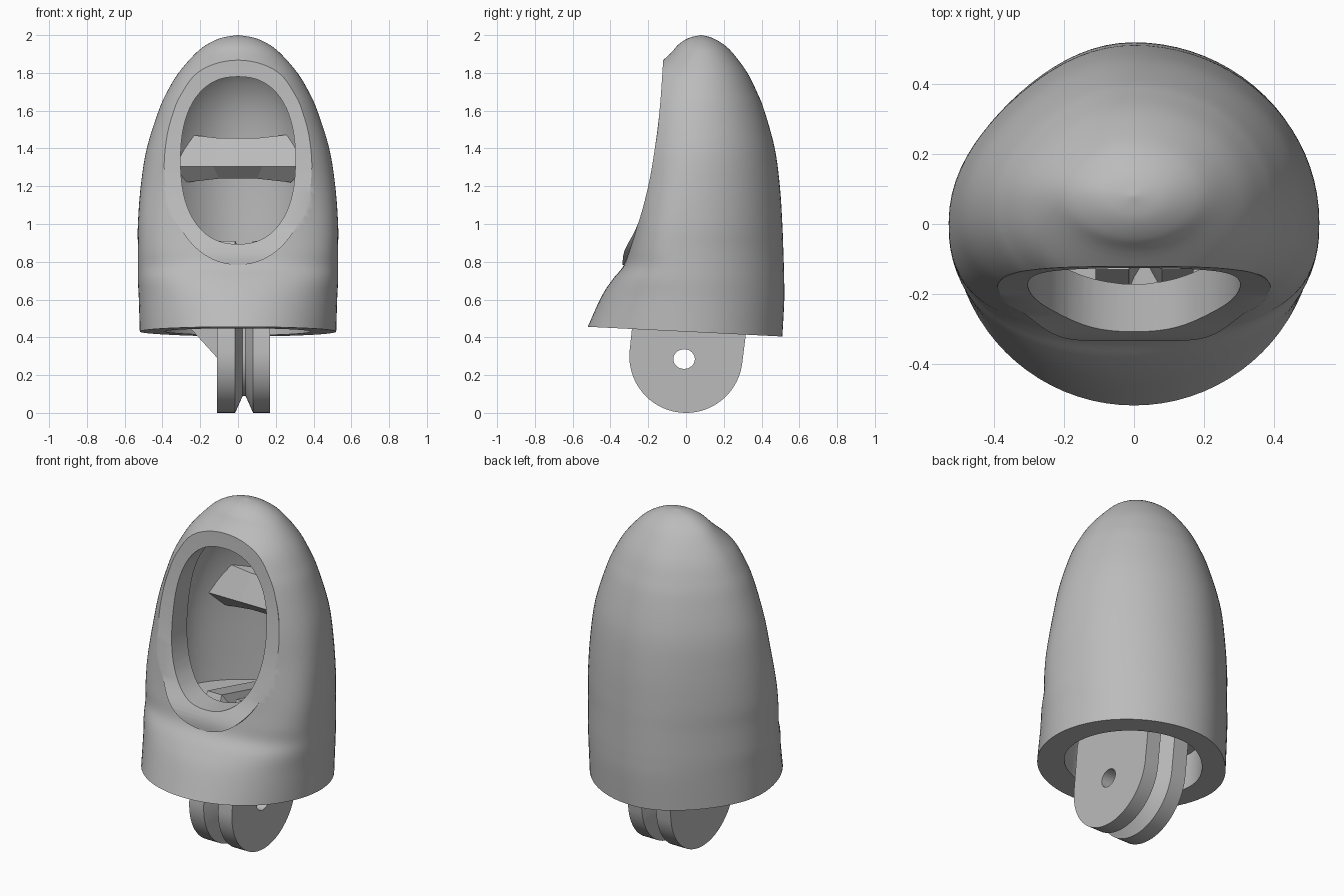
import bpy, bmesh, math

cube = bpy.data.objects.get("Cube")
if cube:
    bpy.data.objects.remove(cube)

grey = bpy.data.materials.new("mid_grey")
grey.use_nodes = True
colour = (0.5, 0.5, 0.5, 1)
grey.diffuse_color = colour
grey.node_tree.nodes["Principled BSDF"].inputs["Base Color"].default_value = colour


def loft(name, rings):
    """Skin a list of equal-length rings and cap both ends."""
    bm = bmesh.new()
    rows = [[bm.verts.new(p) for p in ring] for ring in rings]
    n = len(rows[0])
    for a, b in zip(rows, rows[1:]):
        for i in range(n):
            j = (i + 1) % n
            bm.faces.new((a[i], a[j], b[j], b[i]))
    bm.faces.new(rows[0])
    bm.faces.new(rows[-1])
    bmesh.ops.recalc_face_normals(bm, faces=bm.faces)
    mesh = bpy.data.meshes.new(name)
    bm.to_mesh(mesh)
    bm.free()
    obj = bpy.data.objects.new(name, mesh)
    bpy.context.collection.objects.link(obj)
    mesh.materials.append(grey)
    return obj


def spline(rows, steps):
    """Catmull-Rom interpolation through rows of numbers."""
    out = []
    pts = [rows[0]] + rows + [rows[-1]]
    for a, b, c, d in zip(pts, pts[1:], pts[2:], pts[3:]):
        for s in range(steps):
            t = s / steps
            out.append([q + t / 2 * (r - p + t * (2 * p - 5 * q + 4 * r - e
                        + t * (3 * (q - r) + e - p)))
                        for p, q, r, e in zip(a, b, c, d)])
    return out + [list(rows[-1])]


def signed_power(v, power):
    return math.copysign(abs(v) ** power, v)


def oval_rings(rows, steps, sides, tilt=0):
    """Rows hold height, half width, front, middle, back and front squareness."""
    rings = []
    for z, w, front, mid, back, square in spline(rows, steps):
        fade = tilt * max(0, 1 - (z - 0.43) / 0.35)
        ring = []
        for i in range(sides):
            a = math.tau * i / sides
            c, s = math.cos(a), math.sin(a)
            # The back right quarter is slightly flattened
            k = 1 - 0.05 * math.sin(2 * a) ** 2 if c < 0 < s else 1
            depth = back - mid
            if s < 0:
                c, s = signed_power(c, 2 / square), signed_power(s, 2 / square)
                depth = mid - front
            y = mid + k * s * depth
            ring.append((k * w * c, y, z - fade * y))
        rings.append(ring)
    return rings


def oval_prism(name, width, height, centre, power, y0, y1):
    outline = []
    for i in range(72):
        a = math.tau * i / 72
        outline.append((width * signed_power(math.cos(a), power),
                        centre + height * signed_power(math.sin(a), power)))
    return loft(name, [[(x, y, z) for x, z in outline] for y in (y0, y1)])


def prism_x(name, outline, x0, x1):
    return loft(name, [[(x, y, z) for y, z in outline] for x in (x0, x1)])


def combine(obj, tool, operation="DIFFERENCE"):
    tool.hide_render = True
    mod = obj.modifiers.new("combine", "BOOLEAN")
    mod.operation = operation
    mod.solver = "EXACT"
    mod.object = tool
    bpy.context.view_layer.objects.active = obj
    bpy.ops.object.modifier_apply(modifier=mod.name)
    bpy.data.objects.remove(tool)


def smooth(obj, angle):
    bpy.ops.object.select_all(action="DESELECT")
    obj.select_set(True)
    bpy.context.view_layer.objects.active = obj
    bpy.ops.object.shade_smooth_by_angle(angle=math.radians(angle))


# Rounded outer shell
shell = loft("shell", oval_rings([
    (0.43, 0.52, -0.52, 0, 0.51, 2),
    (0.6, 0.525, -0.45, 0, 0.52, 2.1),
    (0.7, 0.53, -0.39, 0, 0.52, 2.3),
    (0.78, 0.53, -0.33, 0, 0.518, 2.5),
    (0.87, 0.53, -0.305, 0, 0.515, 2.7),
    (1.0, 0.53, -0.285, 0.01, 0.51, 2.7),
    (1.2, 0.515, -0.28, 0.02, 0.497, 2.3),
    (1.4, 0.483, -0.28, 0.04, 0.47, 2.15),
    (1.6, 0.42, -0.26, 0.05, 0.415, 2.1),
    (1.7, 0.375, -0.235, 0.06, 0.375, 2.1),
    (1.8, 0.315, -0.19, 0.07, 0.325, 2.1),
    (1.9, 0.228, -0.085, 0.08, 0.252, 2),
    (1.95, 0.165, -0.04, 0.08, 0.2, 2),
    (1.985, 0.09, 0.015, 0.08, 0.14, 2),
    (2.0, 0.002, 0.078, 0.08, 0.082, 2)], 5, 80, 0.05))

# Raised oval rim, trimmed to a concave front face
rim = oval_prism("rim", 0.388, 0.54, 1.323, 0.96, -0.6, 0.03)
combine(shell, rim, "UNION")
face = spline([(-0.336, 0.78), (-0.325, 0.86), (-0.255, 1.0), (-0.2, 1.2),
               (-0.165, 1.4), (-0.14, 1.6), (-0.125, 1.8), (-0.12, 1.9)], 5)
combine(shell, prism_x("face_cutter", face + [(-0.8, 1.9), (-0.8, 0.78)], -0.8, 0.8))

# Hollow inside
combine(shell, loft("cavity_cutter", oval_rings([
    (0.3, 0.38, -0.37, 0, 0.38, 2),
    (0.6, 0.39, -0.33, 0, 0.39, 2),
    (0.9, 0.4, -0.17, 0.03, 0.39, 2),
    (1.3, 0.39, -0.09, 0.05, 0.38, 2),
    (1.6, 0.32, -0.05, 0.07, 0.33, 2),
    (1.78, 0.2, 0.0, 0.1, 0.23, 2),
    (1.86, 0.01, 0.09, 0.1, 0.11, 2)], 4, 64)))

# Opening through the front
combine(shell, oval_prism("opening_cutter", 0.304, 0.443, 1.337, 0.86, -0.7, 0.08))
smooth(shell, 30)

# Ridge across the inside of the back wall
sections = []
for x, flare, back in ((-0.36, 0.03, 0.34), (-0.13, 0.01, 0.41),
                       (0.13, 0.01, 0.41), (0.36, 0.03, 0.34)):
    top, bottom = 1.445 + flare, 1.25 - flare
    sections.append([(x, 0.2, 1.305), (x * 0.78, 0.27, top), (x * 0.78, back, top),
                     (x * 0.78, back, bottom), (x * 0.78, 0.27, bottom)])
loft("inner_ridge", sections)

# Floor inside the shell
floor = loft("inner_floor", [[(0.4 * math.cos(math.tau * i / 32),
                               0.03 + 0.36 * math.sin(math.tau * i / 32) - shift, z)
                              for i in range(32)]
                             for z, shift in ((0.64, 0.03), (0.78, 0))])
smooth(floor, 20)

# Hinge with a V groove between its two lugs
lug = [(-0.13, 0.91), (-0.27, 0.6)]
for i in range(33):
    a = math.radians(176 + 175 * i / 32)
    lug.append((0.3 * math.cos(a), 0.3 + 0.3 * math.sin(a)))
lug += [(0.34, 0.6), (0.3, 0.8)]
stations = ((-0.11, 1), (-0.015, 1), (0.025, 0.7), (0.04, 0.7), (0.08, 1), (0.17, 1))
hinge = loft("hinge", [[(x, y * k, 0.3 + (z - 0.3) * (k if z < 0.55 else 0.6 + 0.4 * k))
                        for y, z in lug] for x, k in stations])
hole = [(-0.01 + 0.057 * math.cos(math.tau * i / 32),
         0.285 + 0.052 * math.sin(math.tau * i / 32)) for i in range(32)]
combine(hinge, prism_x("pin_hole_cutter", hole, -0.3, 0.3))
smooth(hinge, 25)

# Gusset bracing the hinge
loft("hinge_gusset", [[(-0.1, y, 0.28), (-0.1, y, 0.7), (-0.3, y, 0.7), (-0.3, y, 0.5)]
                      for y in (-0.24, -0.12)])
